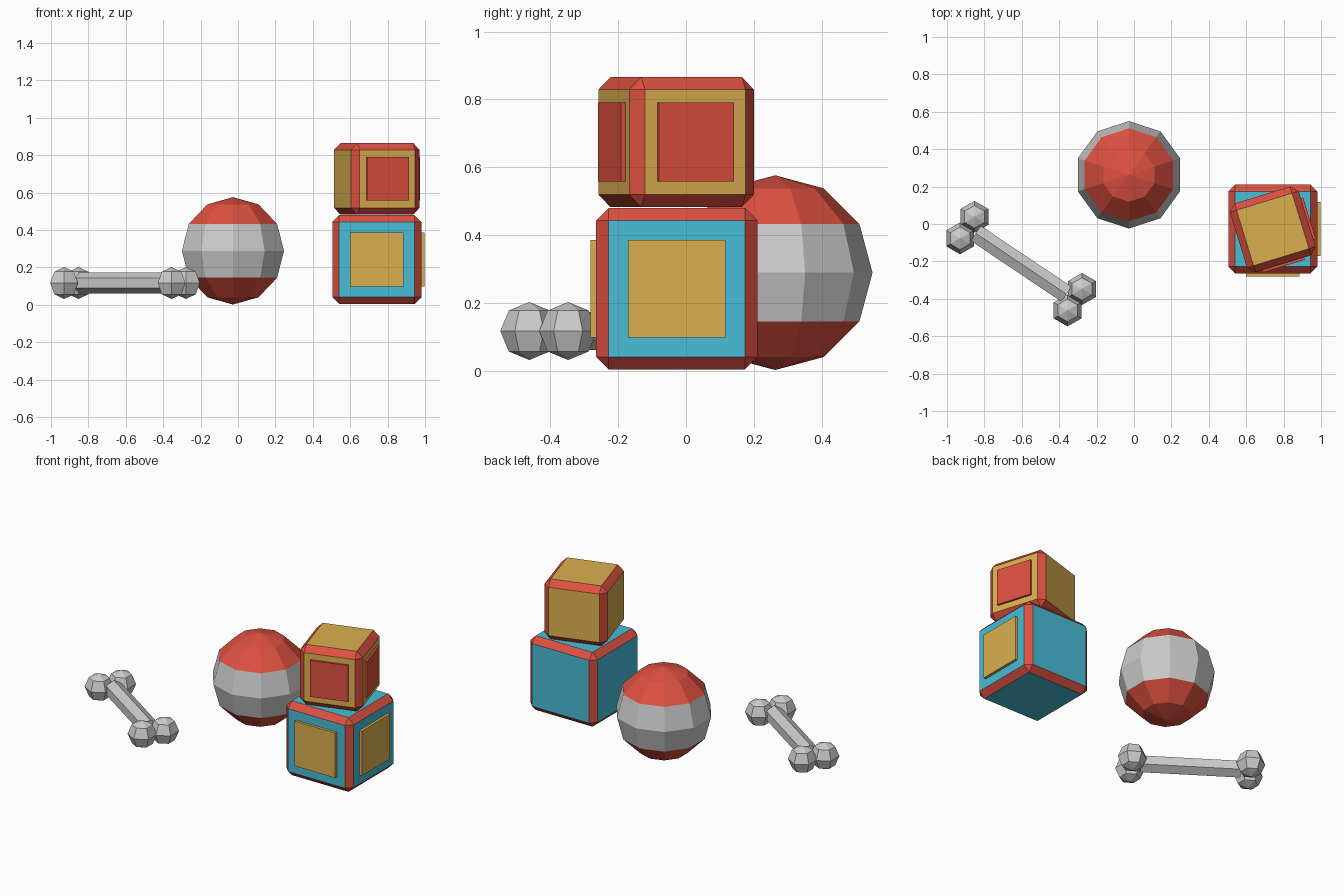
import bpy, bmesh, math
from mathutils import Vector, Matrix

if "Cube" in bpy.data.objects:
    bpy.data.objects.remove(bpy.data.objects["Cube"])


def material(name, rgb):
    m = bpy.data.materials.new(name)
    m.diffuse_color = (*rgb, 1)
    m.use_nodes = True
    m.node_tree.nodes["Principled BSDF"].inputs["Base Color"].default_value = m.diffuse_color
    return m


RED = material("red", (0.72, 0.08, 0.05))
CYAN = material("cyan", (0.065, 0.51, 0.69))
YELLOW = material("yellow", (0.71, 0.43, 0.08))
GREY = material("grey", (0.8, 0.8, 0.8))


def finish(name, bm, mats=(), matrix=Matrix()):
    bmesh.ops.recalc_face_normals(bm, faces=bm.faces)
    me = bpy.data.meshes.new(name)
    bm.to_mesh(me)
    bm.free()
    for m in mats:
        me.materials.append(m)
    ob = bpy.data.objects.new(name, me)
    ob.matrix_world = matrix
    bpy.context.collection.objects.link(ob)
    return ob


def ball(name, centre, r, segs, rings, mats=(), cap=0):
    """Low-poly sphere with a vertex facing +y; cap = rings per pole in the second colour."""
    bm = bmesh.new()
    top, bottom = bm.verts.new((0, 0, r)), bm.verts.new((0, 0, -r))
    loops = []
    for i in range(1, rings):
        a = math.pi * i / rings
        loops.append([bm.verts.new((r * math.sin(a) * math.sin(t), r * math.sin(a) * math.cos(t), r * math.cos(a)))
                      for t in (math.tau * j / segs for j in range(segs))])
    for j in range(segs):
        k = (j + 1) % segs
        bm.faces.new((top, loops[0][j], loops[0][k]))
        bm.faces.new((bottom, loops[-1][k], loops[-1][j]))
        for u, v in zip(loops, loops[1:]):
            bm.faces.new((u[j], v[j], v[k], u[k]))
    if cap:
        limit = r * math.cos(math.pi * cap / rings)
        for f in bm.faces:
            f.material_index = int(abs(f.calc_center_median().z) > limit)
    return finish(name, bm, mats, Matrix.Translation(centre))


def block(name, centre, size, turn, bevel, out, face, edge, panel):
    """Chamfered cube with coloured edges and raised panels on front and right."""
    mat = Matrix.Translation(centre) @ Matrix.Rotation(math.radians(turn), 4, 'Z')
    bm = bmesh.new()
    bmesh.ops.create_cube(bm, size=size)
    bmesh.ops.bevel(bm, geom=bm.edges[:], offset=bevel, segments=1, affect='EDGES')
    bm.normal_update()
    for f in bm.faces:
        f.material_index = int(max(abs(c) for c in f.normal) < 0.99)
    finish(name, bm, (face, edge), mat)
    for side, angle in (("front", 0), ("right", 90)):
        bm = bmesh.new()
        bmesh.ops.create_cube(bm, size=1)
        bmesh.ops.scale(bm, vec=(size * 0.605, out * 2, size * 0.605), verts=bm.verts)
        bmesh.ops.translate(bm, vec=(0, -size / 2, 0), verts=bm.verts)
        finish(f"{name}_{side}_panel", bm, (panel,), mat @ Matrix.Rotation(math.radians(angle), 4, 'Z'))


# Stacked toy blocks
block("lower_block", (0.742, -0.027, 0.242), 0.476, 0, 0.037, 0.017, CYAN, RED, YELLOW)
block("upper_block", (0.742, -0.029, 0.674), 0.384, 17, 0.037, 0.013, YELLOW, RED, RED)

# Striped ball
ball("ball", (-0.027, 0.263, 0.289), 0.287, 10, 6, (GREY, RED), cap=2)

# Bone: hexagonal shaft with two knobs at each end
mid = Vector((-0.604, -0.212, 0.117))
along = Vector((0.83, -0.557, 0)).normalized()
across = Vector((-along.y, along.x, 0))
for end, s in (("left", -1), ("right", 1)):
    for side, t in (("front", -1), ("back", 1)):
        ball(f"bone_knob_{end}_{side}", mid + along * s * 0.346 + across * t * 0.069, 0.0855, 6, 4)

bm = bmesh.new()
ends = [[bm.verts.new(along * s * 0.292 + across * 0.056 * math.sin(a) + Vector((0, 0, 0.056 * math.cos(a))))
         for a in (math.tau * i / 6 for i in range(6))] for s in (-1, 1)]
for loop in ends:
    bm.faces.new(loop)
for i in range(6):
    k = (i + 1) % 6
    bm.faces.new((ends[0][i], ends[0][k], ends[1][k], ends[1][i]))
finish("bone_shaft", bm, (), Matrix.Translation(mid))
